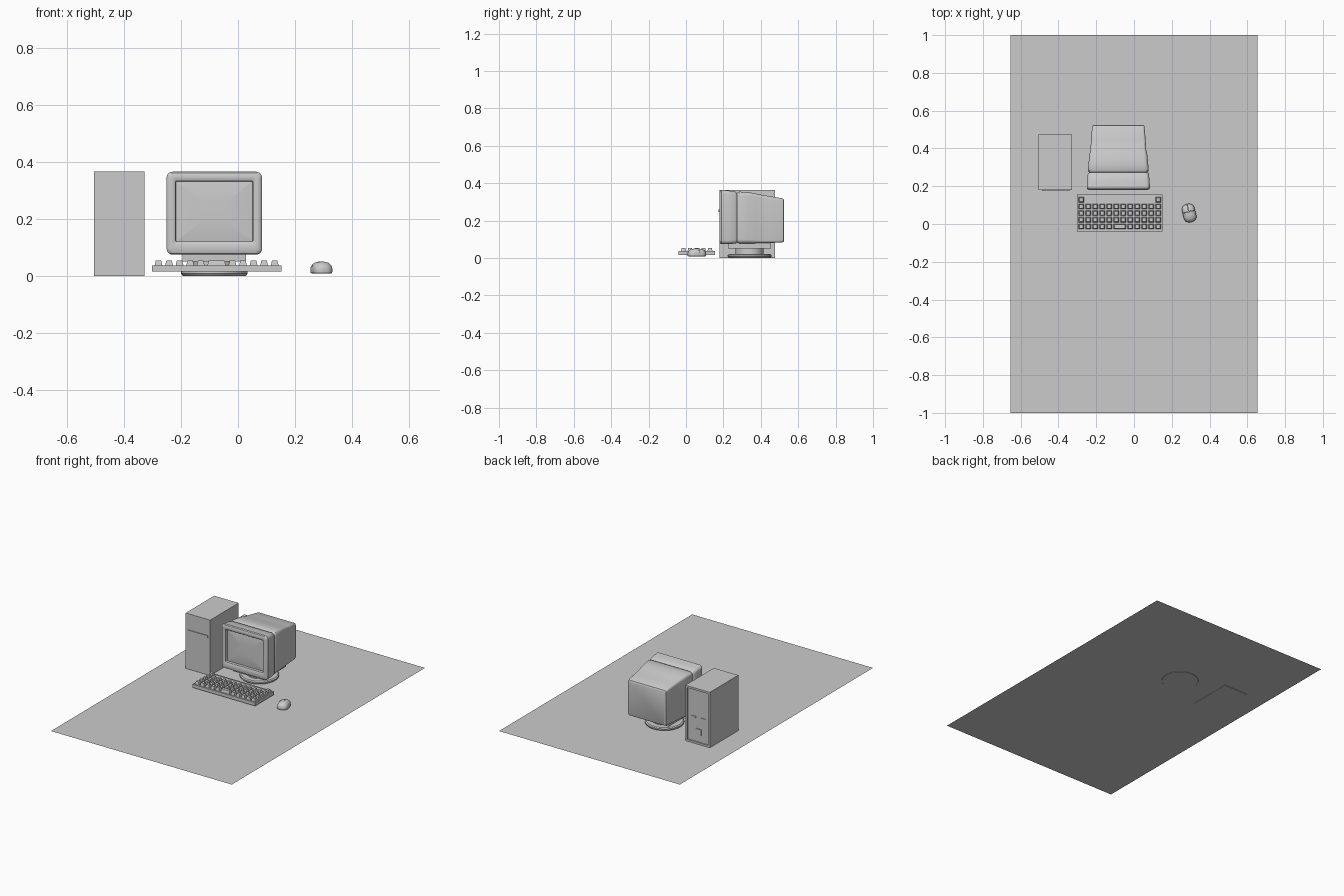
import bpy, bmesh, math
from mathutils import Matrix, Vector

if "Cube" in bpy.data.objects:
    bpy.data.objects.remove(bpy.data.objects["Cube"])


def finish(name, bm, angle=None):
    bmesh.ops.recalc_face_normals(bm, faces=bm.faces)
    me = bpy.data.meshes.new(name)
    bm.to_mesh(me)
    bm.free()
    ob = bpy.data.objects.new(name, me)
    bpy.context.collection.objects.link(ob)
    if angle:
        bpy.ops.object.select_all(action='DESELECT')
        ob.select_set(True)
        bpy.context.view_layer.objects.active = ob
        bpy.ops.object.shade_smooth_by_angle(angle=math.radians(angle))
    return ob


def add_box(bm, lo, hi):
    lo, hi = Vector(lo), Vector(hi)
    m = Matrix.Translation((lo + hi) / 2) @ Matrix.Diagonal((*(hi - lo), 1))
    return bmesh.ops.create_cube(bm, size=1, matrix=m)["verts"]


def box(name, lo, hi):
    bm = bmesh.new()
    add_box(bm, lo, hi)
    return finish(name, bm)


def rounded_rect(u0, u1, v0, v1, r, n=5):
    pts = []
    for k, (cu, cv) in enumerate([(u1 - r, v1 - r), (u0 + r, v1 - r), (u0 + r, v0 + r), (u1 - r, v0 + r)]):
        for i in range(n + 1):
            a = math.pi / 2 * (k + i / n)
            pts.append((cu + r * math.cos(a), cv + r * math.sin(a)))
    return pts


def loft(name, rings, angle=35):
    """Skin closed rings of 3D points and cap both ends."""
    bm = bmesh.new()
    vs = [[bm.verts.new(p) for p in ring] for ring in rings]
    for a, b in zip(vs, vs[1:]):
        for i in range(len(a)):
            j = (i + 1) % len(a)
            bm.faces.new((a[i], a[j], b[j], b[i]))
    bm.faces.new(vs[0])
    bm.faces.new(vs[-1])
    return finish(name, bm, angle)


def lathe(name, centre, profile, seg=32):
    rings = [[(centre[0] + r * math.cos(2 * math.pi * i / seg),
               centre[1] + r * math.sin(2 * math.pi * i / seg), z) for i in range(seg)] for r, z in profile]
    return loft(name, rings)


def cut(target, cutter):
    mod = target.modifiers.new("cut", 'BOOLEAN')
    mod.operation, mod.solver, mod.object = 'DIFFERENCE', 'EXACT', cutter
    cutter.hide_render = True
    cutter.hide_set(True)


# Desk surface
bm = bmesh.new()
bmesh.ops.create_grid(bm, x_segments=1, y_segments=1, size=1,
                      matrix=Matrix.Translation((0, 0, 0.002)) @ Matrix.Diagonal((0.655, 1, 1, 1)))
finish("desk_surface", bm)

# Tower case with recessed back panel
tower = box("tower_case", (-0.505, 0.18, 0), (-0.328, 0.475, 0.365))
cut(tower, box("back_panel_cutter", (-0.493, 0.467, 0.014), (-0.34, 0.49, 0.352)))
box("drive_slot_bar", (-0.488, 0.175, 0.246), (-0.342, 0.185, 0.26))
for i, x in enumerate((-0.455, -0.383)):
    box(f"back_port_{i}", (x - 0.015, 0.46, 0.165), (x + 0.015, 0.472, 0.177))
box("power_socket", (-0.44, 0.46, 0.06), (-0.4, 0.472, 0.1))

# Monitor: y, half width, bottom, top, corner radius
CX = -0.083


def monitor_ring(y, hw, z0, z1, r):
    return [(x, y, z) for x, z in rounded_rect(CX - hw, CX + hw, z0, z1, r)]


loft("monitor_front", [monitor_ring(*s) for s in [
    (0.195, 0.05, 0.185, 0.265, 0.004), (0.197, 0.1, 0.146, 0.306, 0.004),
    (0.201, 0.134, 0.121, 0.331, 0.004), (0.184, 0.136, 0.12, 0.332, 0.005),
    (0.18, 0.142, 0.112, 0.339, 0.01), (0.18, 0.154, 0.087, 0.353, 0.014),
    (0.183, 0.162, 0.079, 0.361, 0.018), (0.19, 0.167, 0.075, 0.365, 0.02),
    (0.225, 0.166, 0.075, 0.361, 0.02), (0.263, 0.162, 0.077, 0.355, 0.02),
    (0.27, 0.158, 0.081, 0.35, 0.02), (0.277, 0.15, 0.088, 0.343, 0.02)]])
loft("monitor_back", [monitor_ring(*s) for s in [
    (0.27, 0.15, 0.088, 0.343, 0.02), (0.276, 0.157, 0.081, 0.351, 0.02),
    (0.285, 0.161, 0.079, 0.355, 0.02), (0.33, 0.157, 0.079, 0.352, 0.02),
    (0.37, 0.153, 0.079, 0.346, 0.018), (0.39, 0.148, 0.08, 0.34, 0.015),
    (0.45, 0.144, 0.081, 0.33, 0.013), (0.512, 0.139, 0.083, 0.32, 0.012),
    (0.521, 0.137, 0.086, 0.316, 0.012), (0.525, 0.131, 0.093, 0.309, 0.01)]])

# Monitor stand
box("stand_block", (CX - 0.111, 0.225, 0.05), (CX + 0.111, 0.455, 0.09))
lathe("stand_neck", (CX, 0.34), [(0.075, 0.012), (0.075, 0.055)])
lathe("stand_base", (CX, 0.34), [(0.11, 0), (0.117, 0.008), (0.117, 0.016), (0.11, 0.021)])

# Keyboard tray
box("keyboard_base", (-0.302, -0.04, 0.015), (0.152, 0.155, 0.034))
RIM = 0.037
for name, lo, hi in [("rim_front", (-0.302, -0.04), (0.152, -0.034)), ("rim_back", (-0.302, 0.149), (0.152, 0.155)),
                     ("rim_left", (-0.302, -0.034), (-0.295, 0.149)), ("rim_right", (0.145, -0.034), (0.152, 0.149))]:
    box("keyboard_" + name, (*lo, 0.03), (*hi, RIM))

# Keys: tapered caps, four full rows, one space bar, two corner keys at the back
bm = bmesh.new()


def key(x, y, w=0.029):
    verts = add_box(bm, (x - w / 2, y - 0.014, 0.033), (x + w / 2, y + 0.014, 0.054))
    for v in verts:
        if v.co.z > 0.05:
            v.co.x += 0.005 if v.co.x < x else -0.005
            v.co.y += 0.004 if v.co.y < y else -0.004


PITCH = 0.037
cols = [-0.075 + PITCH * (c - 5.5) for c in range(12)]
rows = [-0.0135 + 0.0355 * r for r in range(5)]
for r, y in enumerate(rows):
    for c, x in enumerate(cols):
        if (r == 0 and c in (5, 6)) or (r == 4 and c not in (0, 11)):
            continue
        key(x, y)
key(-0.075, rows[0], 0.066)
finish("keys", bm)

# Mouse: half width, half length, height, corner radius
mouse = loft("mouse_body", [[(x, y, z) for x, y in rounded_rect(-w, w, -l, l, r)] for w, l, z, r in [
    (0.028, 0.042, 0.008, 0.022), (0.033, 0.048, 0.011, 0.027), (0.034, 0.049, 0.02, 0.028),
    (0.033, 0.048, 0.03, 0.028), (0.029, 0.043, 0.039, 0.026), (0.022, 0.034, 0.046, 0.021),
    (0.012, 0.02, 0.0495, 0.0115), (0.004, 0.008, 0.0505, 0.0038)]], 40)
cutter = bmesh.new()
add_box(cutter, (-0.001, 0.0081, 0.03), (0.001, 0.06, 0.06))
add_box(cutter, (-0.05, 0.006, 0.03), (0.05, 0.008, 0.06))
seams = finish("mouse_seam_cutter", cutter)
cut(mouse, seams)
for ob in (mouse, seams):
    ob.location = (0.292, 0.058, 0)
    ob.rotation_euler.z = math.radians(14)
